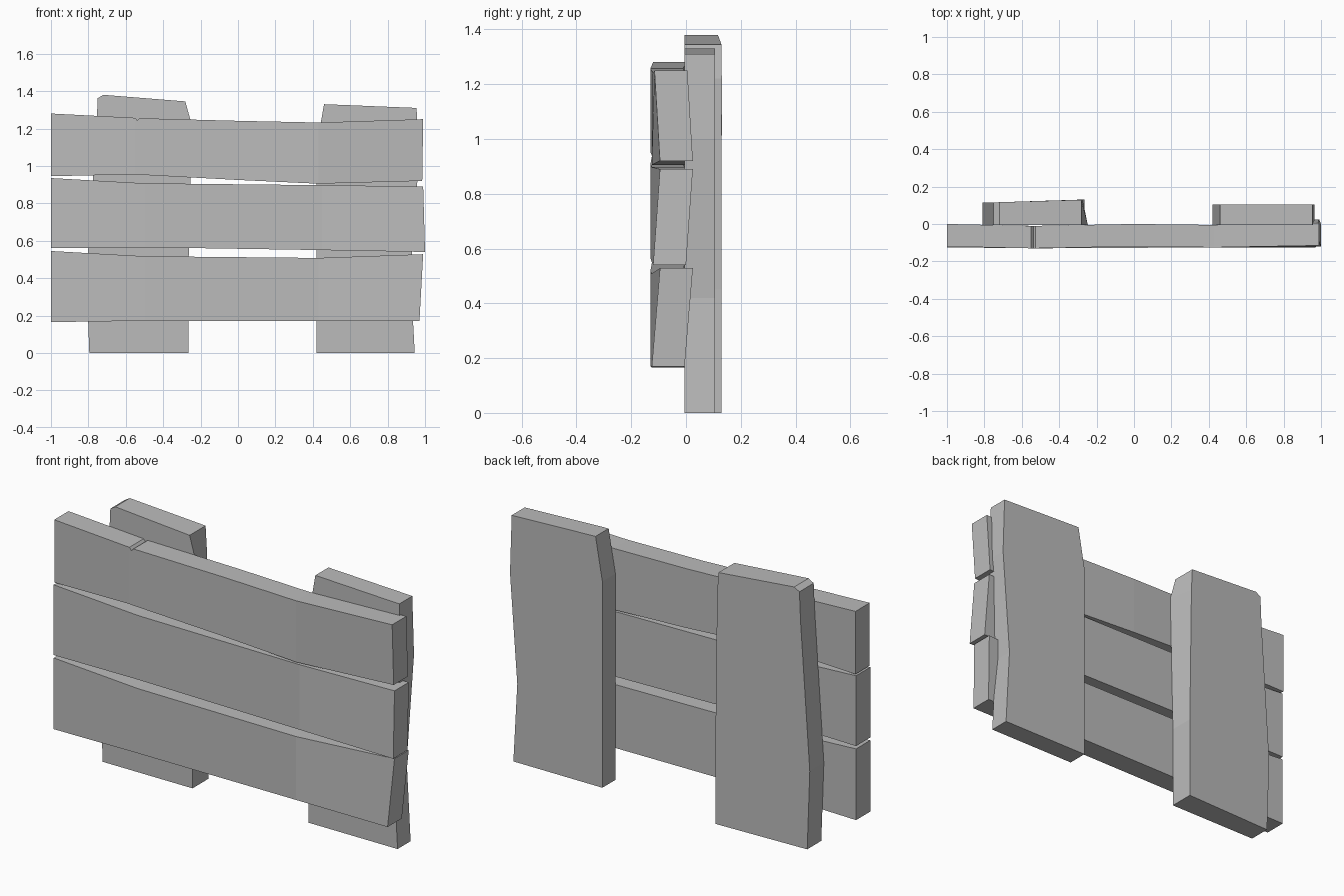
import bpy
import bmesh

cube = bpy.data.objects.get("Cube")
if cube:
    bpy.data.objects.remove(cube, do_unlink=True)

grey = bpy.data.materials.new("plain grey")
grey.use_nodes = True
colour = (0.5, 0.5, 0.5, 1)
grey.diffuse_color = colour
grey.node_tree.nodes["Principled BSDF"].inputs["Base Color"].default_value = colour


def finish(bm, name):
    """Turn a bmesh into a flat shaded object."""
    bmesh.ops.recalc_face_normals(bm, faces=bm.faces)
    mesh = bpy.data.meshes.new(name)
    bm.to_mesh(mesh)
    bm.free()
    mesh.materials.append(grey)
    obj = bpy.data.objects.new(name, mesh)
    bpy.context.collection.objects.link(obj)
    return obj


def board(name, stations, shear=0.0, thickness=0.12):
    """Loft a crooked board through (x, bottom z, top z, front y at bottom, front y at top)."""
    bm = bmesh.new()
    rings = []
    for x, low, high, y_low, y_high in stations:
        x_low = x + (shear if x > 0.9 else 0)
        corners = [(x_low, y_low, low), (x, y_high, high),
                   (x, y_high + thickness, high), (x_low, y_low + thickness, low)]
        rings.append([bm.verts.new(c) for c in corners])
    for a, b in zip(rings, rings[1:]):
        for i in range(4):
            j = (i + 1) % 4
            bm.faces.new((a[i], a[j], b[j], b[i]))
    bm.faces.new(rings[0])
    bm.faces.new(rings[-1])
    return finish(bm, name)


def post(name, outline, back_y, slope=0.0, worn=()):
    """Extrude an upright outline backwards; worn gives rear corners pulled inwards."""
    bm = bmesh.new()
    front = [bm.verts.new((x, -0.005, z)) for x, z in outline]
    back = [bm.verts.new((x, back_y + slope * x, z)) for x, z in outline]
    for index, inset in worn:
        back[index].co.x -= inset
    count = len(outline)
    for i in range(count):
        j = (i + 1) % count
        bm.faces.new((front[i], front[j], back[j], back[i]))
    bm.faces.new(front)
    bm.faces.new(back)
    return finish(bm, name)


# Three crooked cross boards, the top one with a small nick in its upper edge
board("top_board", [
    (-1, 0.945, 1.28, -0.12, -0.12),
    (-0.55, 0.955, 1.257, -0.13, -0.13),
    (-0.538, 0.954, 1.243, -0.13, -0.13),
    (-0.526, 0.953, 1.255, -0.13, -0.13),
    (0, 0.925, 1.241, -0.12, -0.12),
    (0.43, 0.905, 1.232, -0.125, -0.125),
    (0.99, 0.92, 1.25, -0.095, -0.115)], shear=-0.005)
board("middle_board", [
    (-1, 0.56, 0.935, -0.125, -0.125),
    (-0.5, 0.565, 0.907, -0.13, -0.13),
    (0.45, 0.55, 0.897, -0.125, -0.125),
    (0.99, 0.54, 0.89, -0.12, -0.095)], shear=0.01)
board("bottom_board", [
    (-1, 0.165, 0.545, -0.125, -0.125),
    (-0.5, 0.172, 0.517, -0.13, -0.13),
    (0.43, 0.17, 0.508, -0.125, -0.125),
    (0.99, 0.17, 0.528, -0.125, -0.095)], shear=-0.02)

# Two rear posts; the right one has a worn rear edge that tapers downwards
post("right_post", [
    (-0.795, 0), (-0.265, 0), (-0.265, 0.45), (-0.247, 1.22), (-0.282, 1.345),
    (-0.72, 1.38), (-0.75, 1.362), (-0.757, 1.2), (-0.81, 0.42)],
    back_y=0.138, slope=0.03, worn=[(3, 0.028)])
post("left_post", [
    (0.42, 0), (0.945, 0), (0.922, 0.42), (0.965, 1.0), (0.955, 1.31),
    (0.46, 1.33), (0.42, 1.1)], back_y=0.105)
